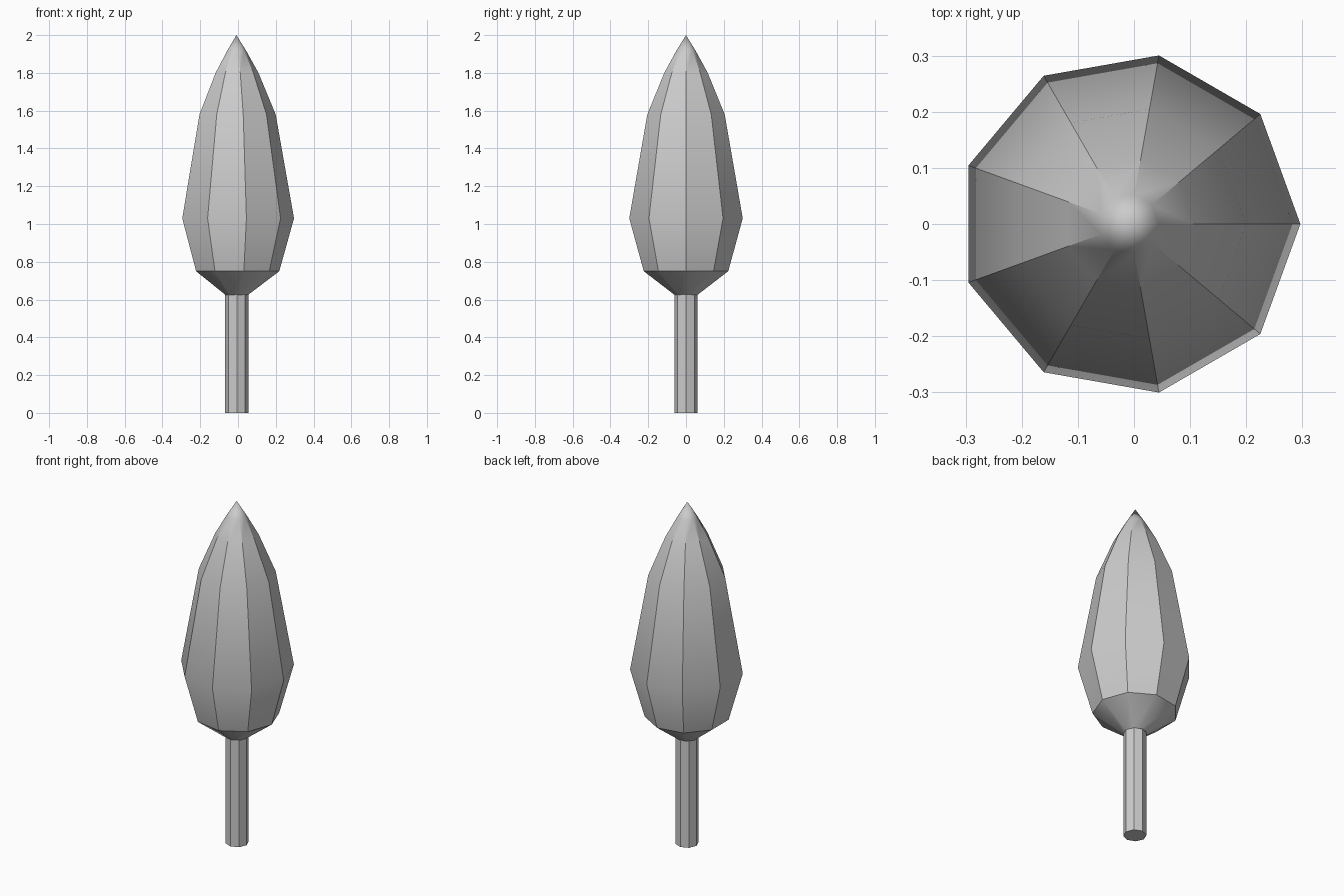
import bpy, bmesh
from math import cos, sin, pi, radians

if "Cube" in bpy.data.objects:
    bpy.data.objects.remove(bpy.data.objects["Cube"])

CX = -0.0085


def lathe(name, profile, sides, x, angle):
    """Faceted solid of revolution; radius 0 at the end makes a point."""
    bm = bmesh.new()
    rings = []
    for r, z in profile:
        if r == 0:
            rings.append([bm.verts.new((x, 0, z))] * sides)
        else:
            rings.append([bm.verts.new((x + r * cos(2 * pi * i / sides),
                                        r * sin(2 * pi * i / sides), z))
                          for i in range(sides)])
    bm.faces.new(rings[0][::-1])
    for a, b in zip(rings, rings[1:]):
        for i in range(sides):
            j = (i + 1) % sides
            loop = [a[i], a[j], b[j]]
            if b[i] is not b[j]:
                loop.append(b[i])
            bm.faces.new(loop)
    if profile[-1][0] > 0:
        bm.faces.new(rings[-1])
    mesh = bpy.data.meshes.new(name)
    bm.to_mesh(mesh)
    bm.free()
    ob = bpy.data.objects.new(name, mesh)
    bpy.context.collection.objects.link(ob)
    bpy.ops.object.select_all(action='DESELECT')
    ob.select_set(True)
    bpy.context.view_layer.objects.active = ob
    bpy.ops.object.shade_smooth_by_angle(angle=radians(angle))
    return ob


# Eight-sided trunk
lathe("trunk", [(0.062, 0), (0.062, 0.63)], 8, CX + 0.002, 30)

# Nine-sided foliage crown
lathe("crown", [(0.062, 0.625), (0.227, 0.75), (0.305, 1.03), (0.208, 1.58),
                (0.117, 1.80), (0.053, 1.915), (0, 2.0)], 9, CX, 34.9)
